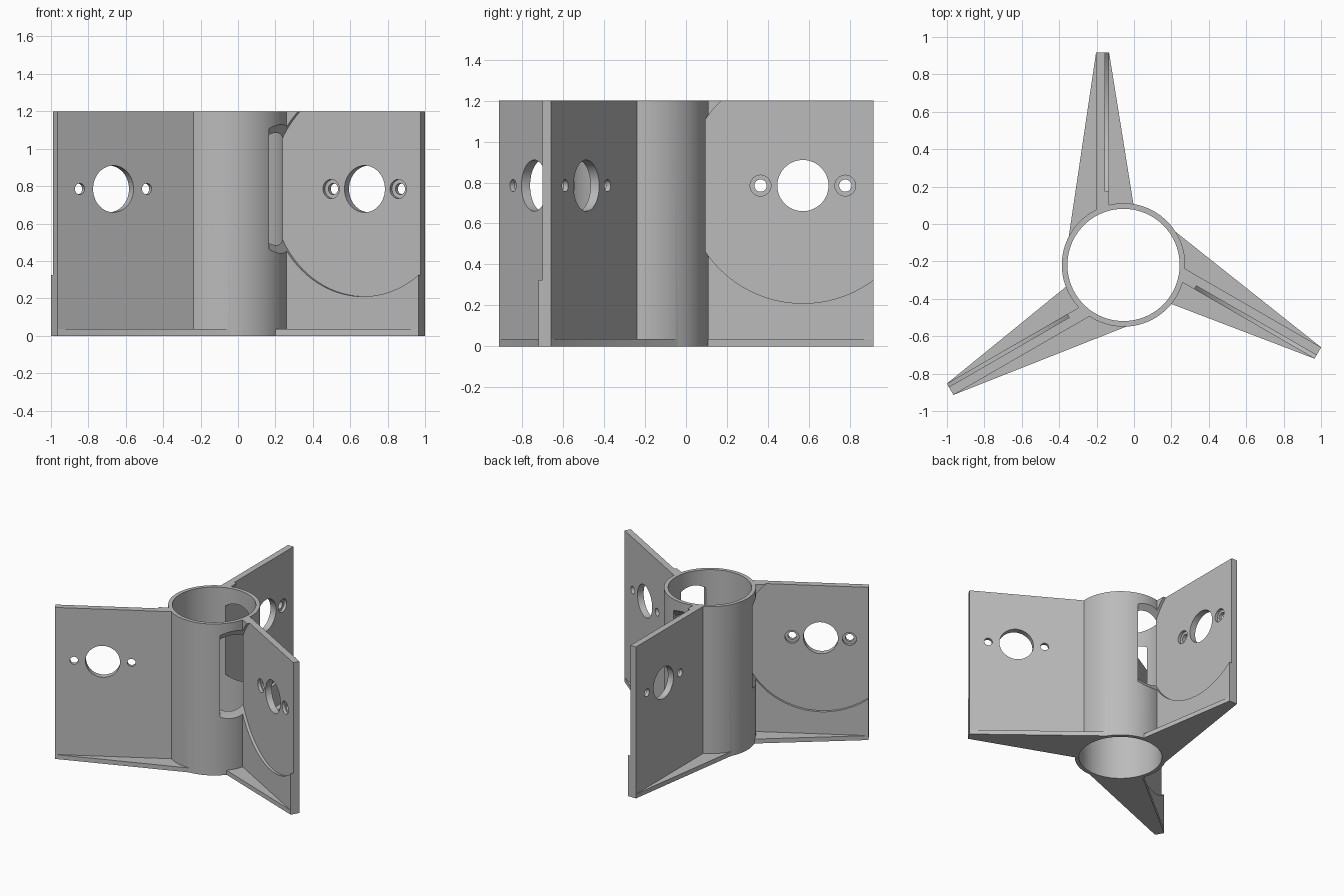
import bpy, bmesh, math
from mathutils import Matrix, Vector

if "Cube" in bpy.data.objects:
    bpy.data.objects.remove(bpy.data.objects["Cube"])

CX, CY = -0.056, -0.219           # tube axis
H, R_OUT, R_IN = 1.2, 0.33, 0.30  # tube height and radii
FIN_L, FIN_R, TIP = -0.147, -0.077, 1.135
FACE = -0.098                     # recessed face of each fin
HOLE_Y, HOLE_Z = 0.79, 0.785

grey = bpy.data.materials.new("light grey")
grey.diffuse_color = (0.5, 0.5, 0.5, 1)
grey.use_nodes = True
grey.node_tree.nodes["Principled BSDF"].inputs["Base Color"].default_value = grey.diffuse_color


def finish(name, bm, angle=0.0):
    """Turn a bmesh into an object, placed at an angle around the tube axis."""
    bmesh.ops.recalc_face_normals(bm, faces=bm.faces)
    me = bpy.data.meshes.new(name)
    bm.to_mesh(me)
    bm.free()
    me.materials.append(grey)
    ob = bpy.data.objects.new(name, me)
    me.transform(Matrix.Translation((CX, CY, 0)) @ Matrix.Rotation(angle, 4, 'Z'))
    bpy.context.collection.objects.link(ob)
    return ob


def prism(name, outline, z0, z1, angle=0.0):
    bm = bmesh.new()
    face = bm.faces.new([bm.verts.new((x, y, z0)) for x, y in outline])
    ext = bmesh.ops.extrude_face_region(bm, geom=[face])
    verts = [g for g in ext["geom"] if isinstance(g, bmesh.types.BMVert)]
    bmesh.ops.translate(bm, verts=verts, vec=(0, 0, z1 - z0))
    return finish(name, bm, angle)


def drill(name, y, radius, x0, x1, angle, seg=48):
    """Cylinder lying across a fin, from x0 to x1."""
    bm = bmesh.new()
    mat = Matrix.Translation(((x0 + x1) / 2, y, HOLE_Z)) @ Matrix.Rotation(math.pi / 2, 4, 'Y')
    bmesh.ops.create_cone(bm, cap_ends=True, segments=seg, radius1=radius,
                          radius2=radius, depth=x1 - x0, matrix=mat)
    return finish(name, bm, angle)


def circle(r, n=96):
    return [(r * math.cos(2 * math.pi * i / n), r * math.sin(2 * math.pi * i / n)) for i in range(n)]


def combine(target, others, operation):
    """Apply booleans in order and remove the tools."""
    for other in others:
        mod = target.modifiers.new("cut", 'BOOLEAN')
        mod.operation, mod.solver, mod.object = operation, 'EXACT', other
        bpy.context.view_layer.objects.active = target
        bpy.ops.object.modifier_apply(modifier=mod.name)
        bpy.data.objects.remove(other)


mount = prism("finned_tube", circle(R_OUT), 0, H)
adds, cuts = [], []
for i in range(3):
    a = i * 2 * math.pi / 3
    # upright fin and its tapered foot
    adds.append(prism("fin", [(FIN_L, 0.1), (FIN_R, 0.1), (FIN_R, TIP), (FIN_L, TIP)], 0, H, a))
    adds.append(prism("foot", [(FIN_L, TIP), (-0.293, 0.15), (0, 0), (0.053, 0.325),
                               (FIN_R, TIP)], 0, 0.035, a))
    # round recess that also opens a window in the tube
    cuts.append(drill("recess", HOLE_Y, 0.575, FACE, 0.10, a, 96))
    # centre hole, screw holes and counterbores
    cuts.append(drill("centre_hole", HOLE_Y, 0.125, -0.2, 0.0, a))
    for s in (-1, 1):
        y = HOLE_Y + s * 0.207
        cuts.append(drill("screw_hole", y, 0.03, -0.2, 0.0, a, 32))
        cuts.append(drill("counterbore", y, 0.051, FACE - 0.022, 0.0, a, 32))

combine(mount, adds, 'UNION')
# bore through the tube
cuts.append(prism("bore", circle(R_IN), -0.1, H + 0.1))
combine(mount, cuts, 'DIFFERENCE')

bpy.ops.object.select_all(action='DESELECT')
mount.select_set(True)
bpy.context.view_layer.objects.active = mount
bpy.ops.object.shade_smooth_by_angle(angle=math.radians(30))
